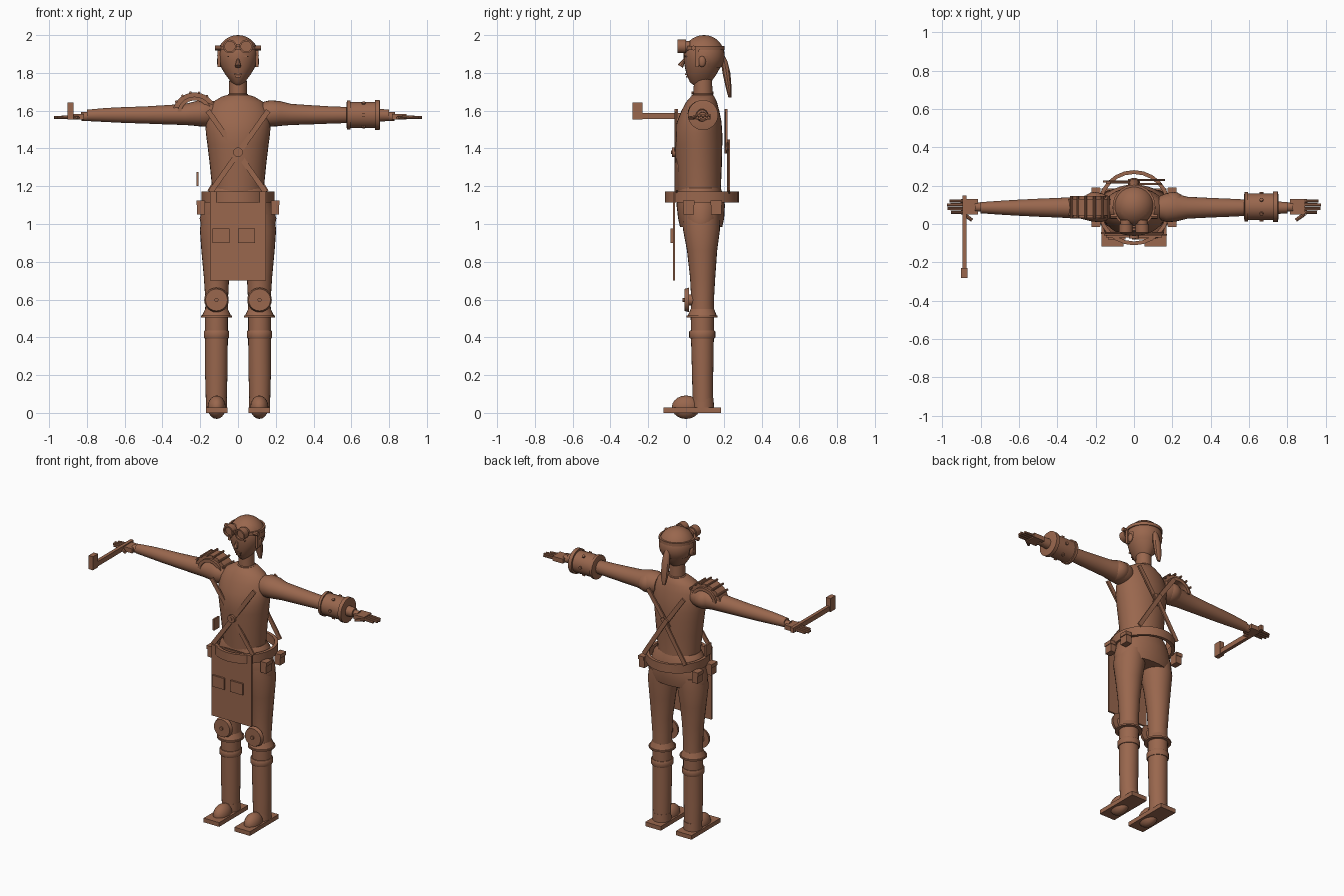
import bpy, bmesh, math
from mathutils import Vector, Matrix

mat = bpy.data.materials.new("leather brown")
mat.diffuse_color = (0.32, 0.135, 0.075, 1)
CY = 0.09  # depth of the body axis


def finish(name, bm):
    bmesh.ops.recalc_face_normals(bm, faces=bm.faces)
    me = bpy.data.meshes.new(name)
    bm.to_mesh(me)
    bm.free()
    me.materials.append(mat)
    ob = bpy.data.objects.new(name, me)
    bpy.context.collection.objects.link(ob)
    return ob


def loft(name, rings, axis='Z', n=24):
    """Rings are (position, centre a, centre b, radius a, radius b)."""
    bm = bmesh.new()
    loops = []
    for p, ca, cb, ra, rb in rings:
        loop = []
        for i in range(n):
            t = 2 * math.pi * i / n
            a, b = ca + ra * math.cos(t), cb + rb * math.sin(t)
            loop.append(bm.verts.new((a, b, p) if axis == 'Z' else (p, a, b)))
        loops.append(loop)
    for l0, l1 in zip(loops, loops[1:]):
        for i in range(n):
            j = (i + 1) % n
            bm.faces.new((l0[i], l0[j], l1[j], l1[i]))
    bm.faces.new(loops[0])
    bm.faces.new(loops[-1])
    return finish(name, bm)


def box(name, x, y, z, rot=None):
    """Box from (min, max) pairs, optionally turned about its centre."""
    bm = bmesh.new()
    c = Vector(((x[0] + x[1]) / 2, (y[0] + y[1]) / 2, (z[0] + z[1]) / 2))
    s = Matrix.Diagonal((x[1] - x[0], y[1] - y[0], z[1] - z[0], 1))
    r = Matrix.Rotation(rot[0], 4, rot[1]) if rot else Matrix.Identity(4)
    bmesh.ops.create_cube(bm, size=1, matrix=Matrix.Translation(c) @ r @ s)
    return finish(name, bm)


def ball(name, c, r, n=20):
    bm = bmesh.new()
    bmesh.ops.create_uvsphere(bm, u_segments=n, v_segments=n // 2, radius=1,
                              matrix=Matrix.Translation(c) @ Matrix.Diagonal((*r, 1)))
    return finish(name, bm)


def rod(name, a, b, r, r2=None, n=16):
    """Cylinder or cone from point a to point b."""
    a, b = Vector(a), Vector(b)
    bm = bmesh.new()
    m = Matrix.Translation((a + b) / 2) @ (b - a).to_track_quat('Z', 'Y').to_matrix().to_4x4()
    bmesh.ops.create_cone(bm, cap_ends=True, segments=n, radius1=r,
                          radius2=r if r2 is None else r2, depth=(b - a).length, matrix=m)
    return finish(name, bm)


def strap(name, a, b, y, w=0.028, t=0.01):
    """Flat band in the xz plane between two (x, z) points."""
    dx, dz = b[0] - a[0], b[1] - a[1]
    cx, cz, h = (a[0] + b[0]) / 2, (a[1] + b[1]) / 2, math.hypot(dx, dz) / 2
    box(name, (cx - w / 2, cx + w / 2), (y - t / 2, y + t / 2), (cz - h, cz + h),
        (math.atan2(dx, dz), 'Y'))


def tube(name, c, outer, inner, h, a0=0, a1=2 * math.pi, n=32, axis='Z'):
    """Ring or arch with a rectangular section."""
    bm = bmesh.new()
    full = a1 - a0 > 6.28
    secs = []
    for i in range(n if full else n + 1):
        t = a0 + (a1 - a0) * i / n
        sec = []
        for r, k in ((outer, -h / 2), (outer, h / 2), (inner, h / 2), (inner, -h / 2)):
            u, v = r[0] * math.cos(t), r[1] * math.sin(t)
            d = (u, v, k) if axis == 'Z' else (u, k, v)
            sec.append(bm.verts.new(Vector(c) + Vector(d)))
        secs.append(sec)
    for i in range(n):
        s0, s1 = secs[i], secs[(i + 1) % len(secs)]
        for k in range(4):
            bm.faces.new((s0[k], s0[(k + 1) % 4], s1[(k + 1) % 4], s1[k]))
    if not full:
        bm.faces.new(secs[0])
        bm.faces.new(secs[-1])
    return finish(name, bm)


# Torso, pelvis and neck
loft("torso", [(1.12, 0, .075, .135, .115), (1.2, 0, .07, .138, .115), (1.32, 0, .068, .15, .122),
               (1.42, 0, .066, .162, .126), (1.48, 0, .065, .17, .127), (1.54, 0, .07, .173, .118),
               (1.6, 0, .076, .165, .1), (1.645, 0, .082, .135, .082), (1.675, 0, .088, .085, .062),
               (1.685, 0, .09, .05, .05)], n=32)
loft("pelvis", [(.985, 0, .08, .195, .112), (1.03, 0, .08, .203, .122), (1.1, 0, .078, .182, .128),
                (1.16, 0, .075, .165, .12), (1.19, 0, .072, .14, .112)], n=32)
loft("neck", [(1.64, 0, CY, .056, .056), (1.685, 0, CY, .054, .054), (1.69, 0, CY, .048, .05),
              (1.77, 0, CY, .046, .048)])

# Head, face and hair
loft("head", [(1.735, 0, .075, .02, .035), (1.75, 0, .076, .036, .055), (1.79, 0, .082, .066, .078),
              (1.83, 0, .088, .09, .094), (1.87, 0, .092, .102, .104), (1.905, 0, .093, .104, .106),
              (1.94, 0, .093, .096, .098), (1.97, 0, .093, .074, .076), (1.99, 0, .093, .042, .043),
              (1.998, 0, .093, .012, .012)], n=28)
rod("nose", (0, -.005, 1.875), (0, -.03, 1.835), .006, .016, 8)
box("mouth", (-.02, .02), (-.005, .02), (1.79, 1.798))
box("lower_lip", (-.014, .014), (.0, .02), (1.776, 1.784))
for s in (-1, 1):
    ball("eye", (s * .037, .008, 1.868), (.014, .01, .007), 12)
    box("eyebrow", (s * .037 - .018, s * .037 + .018), (-.008, .014), (1.886, 1.892), (s * .15, 'Y'))
    ball("ear", (s * .1, .085, 1.86), (.012, .02, .03), 12)
    box("side_hair", (s * .1 - .008, s * .1 + .008), (.05, .07), (1.83, 1.92))
cap = ball("hair_cap", (0, .095, 1.89), (.11, .11, .11), 32)
bm = bmesh.new()
bm.from_mesh(cap.data)
bmesh.ops.delete(bm, geom=[v for v in bm.verts if v.co.z < 1.825 or (v.co.y < .055 and v.co.z < 1.955)
                           or (v.co.y < .1 and v.co.z < 1.87)], context='VERTS')
bm.to_mesh(cap.data)
bm.free()
loft("ponytail", [(1.67, 0, .232, .012, .008), (1.72, 0, .226, .024, .016), (1.8, 0, .214, .027, .022),
                  (1.86, 0, .203, .022, .018), (1.89, 0, .195, .012, .01)], n=10)

# Goggles pushed up on the forehead
for s in (-1, 1):
    tube("goggle_rim", (s * .043, -.022, 1.94), (.036, .036), (.027, .027), .045, axis='Y', n=20)
    rod("goggle_lens", (s * .043, -.03, 1.94), (s * .043, .02, 1.94), .028)
    rod("goggle_knob", (s * .09, .04, 1.932), (s * .122, .04, 1.932), .013, n=8)
box("goggle_bridge", (-.015, .015), (-.035, -.02), (1.938, 1.95))
tube("goggle_strap", (0, .093, 1.932), (.111, .112), (.1, .1), .02)

# Arms, hands and shoulders
for s in (-1, 1):
    loft("arm", [(s * x, CY - .005, z, a, b) for x, z, a, b in (
        (.13, 1.585, .06, .06), (.17, 1.585, .076, .07), (.22, 1.585, .072, .066),
        (.28, 1.58, .057, .056), (.4, 1.578, .051, .05), (.5, 1.577, .047, .045),
        (.6, 1.577, .042, .042), (.7, 1.577, .036, .037), (.8, 1.575, .029, .03))], 'X')
    ball("shoulder", (s * .205, .09, 1.582), (.07, .078, .065))
    rod("wrist", (s * .78, .088, 1.57), (s * .83, .088, 1.568), .024)
    box("palm", sorted((s * .815, s * .892)), (.05, .13), (1.552, 1.582))
    for i, tip in enumerate((.955, .972, .975, .962)):
        y = .06 + .02 * i
        rod("finger", (s * .885, y, 1.566), (s * tip, y, 1.563), .0095, .008, 8)
    rod("thumb", (s * .89, .052, 1.565), (s * .845, .02, 1.562), .01, .009, 8)

# Gauntlet on one forearm
loft("gauntlet", [(x, CY, 1.577, r, r) for x, r in (
    (.575, .066), (.578, .077), (.595, .077), (.596, .07), (.725, .07), (.726, .08),
    (.75, .08), (.753, .066))], 'X')
for k in range(6):
    t = k * math.pi / 3
    d = Vector((0, math.cos(t), math.sin(t)))
    c = Vector((.665, CY, 1.577))
    rod("gauntlet_rivet", c + d * .065, c + d * .077, .01, n=8)

# Arched pauldron with cross bars on the other shoulder
tube("pauldron", (-.23, .088, 1.588), (.115, .108), (.085, .08), .085, .12, math.pi - .12, 20, 'Y')
tube("pauldron_ridge", (-.23, .088, 1.588), (.09, .086), (.07, .066), .115, .1, math.pi - .1, 20, 'Y')
for k in range(6):
    t = math.radians(32 + 23 * k)
    x, z = -.23 + .115 * math.cos(t), 1.588 + .109 * math.sin(t)
    rod("pauldron_bar", (x, .03, z), (x, .145, z), .007, n=8)

# Hammer held across the hand
box("hammer_handle", (-.895, -.873), (-.245, .15), (1.556, 1.588))
box("hammer_head", (-.902, -.87), (-.283, -.23), (1.552, 1.642))

# Belt, pouches and hip tag
tube("belt", (0, .085, 1.142), (.192, .196), (.172, .176), .058, n=24)
for s in (-1, 1):
    for y in (.015, .16):
        box("pouch", sorted((s * .175, s * .216)), (y - .027, y + .027), (1.05, 1.122))
        box("pouch_flap", sorted((s * .178, s * .221)), (y - .03, y + .03), (1.1, 1.124))
box("hip_tag", (-.221, -.21), (.05, .105), (1.2, 1.275))

# Apron with pockets and harness straps
box("apron", (-.147, .147), (-.07, -.058), (.7, 1.172))
for x in (-.135, .0):
    box("apron_pocket", (x, x + .09), (-.082, -.068), (.9, .975))
for s in (-1, 1):
    strap("front_strap", (s * -.145, 1.17), (s * .16, 1.6), -.052 - s * .004)
    strap("back_strap_lower", (s * -.15, 1.17), (s * .02, 1.44), .225 - s * .004)
    strap("back_strap_upper", (s * -.02, 1.38), (s * .135, 1.6), .212 - s * .004)
rod("strap_buckle", (0, -.075, 1.38), (0, -.045, 1.38), .026, n=12)
rod("buckle_stud", (0, -.08, 1.38), (0, -.07, 1.38), .01, n=8)

# Legs, knee pads, boots
for s in (-1, 1):
    loft("leg", [(z, s * x, y, a, b) for z, x, y, a, b in (
        (.02, .115, .09, .054, .054), (.2, .115, .088, .059, .056), (.38, .114, .087, .06, .06),
        (.5, .114, .087, .06, .062), (.6, .113, .088, .06, .06), (.72, .114, .088, .067, .067),
        (.86, .112, .085, .082, .08), (.97, .108, .082, .094, .098), (1.05, .1, .08, .09, .1))])
    loft("boot_cuff", [(.395, s * .114, .086, .064, .066), (.4, s * .114, .086, .067, .069),
                       (.43, s * .114, .086, .067, .069), (.435, s * .114, .086, .064, .066)])
    rod("knee_flange", (s * .114, .085, .506), (s * .114, .085, .516), .083, n=24)
    loft("knee_collar", [(.516, s * .114, .086, .076, .076), (.55, s * .114, .087, .06, .062)])
    rod("knee_pad", (s * .114, .015, .598), (s * .114, -.008, .598), .065, .058, 24)
    rod("knee_mount", (s * .114, .05, .598), (s * .114, .01, .598), .03)
    rod("knee_stud", (s * .114, -.005, .598), (s * .114, -.018, .598), .011, n=8)
    box("sole", (s * .113 - .057, s * .113 + .057), (-.118, .185), (0, .028))
    ball("toe_cap", (s * .113, .0, .03), (.048, .075, .062))
    loft("ankle", [(.025, s * .114, .09, .056, .058), (.08, s * .114, .09, .056, .056)])

# Shade smooth while keeping hard edges
for ob in bpy.data.objects:
    ob.select_set(True)
bpy.context.view_layer.objects.active = bpy.data.objects["torso"]
bpy.ops.object.shade_smooth_by_angle(angle=math.radians(35))
